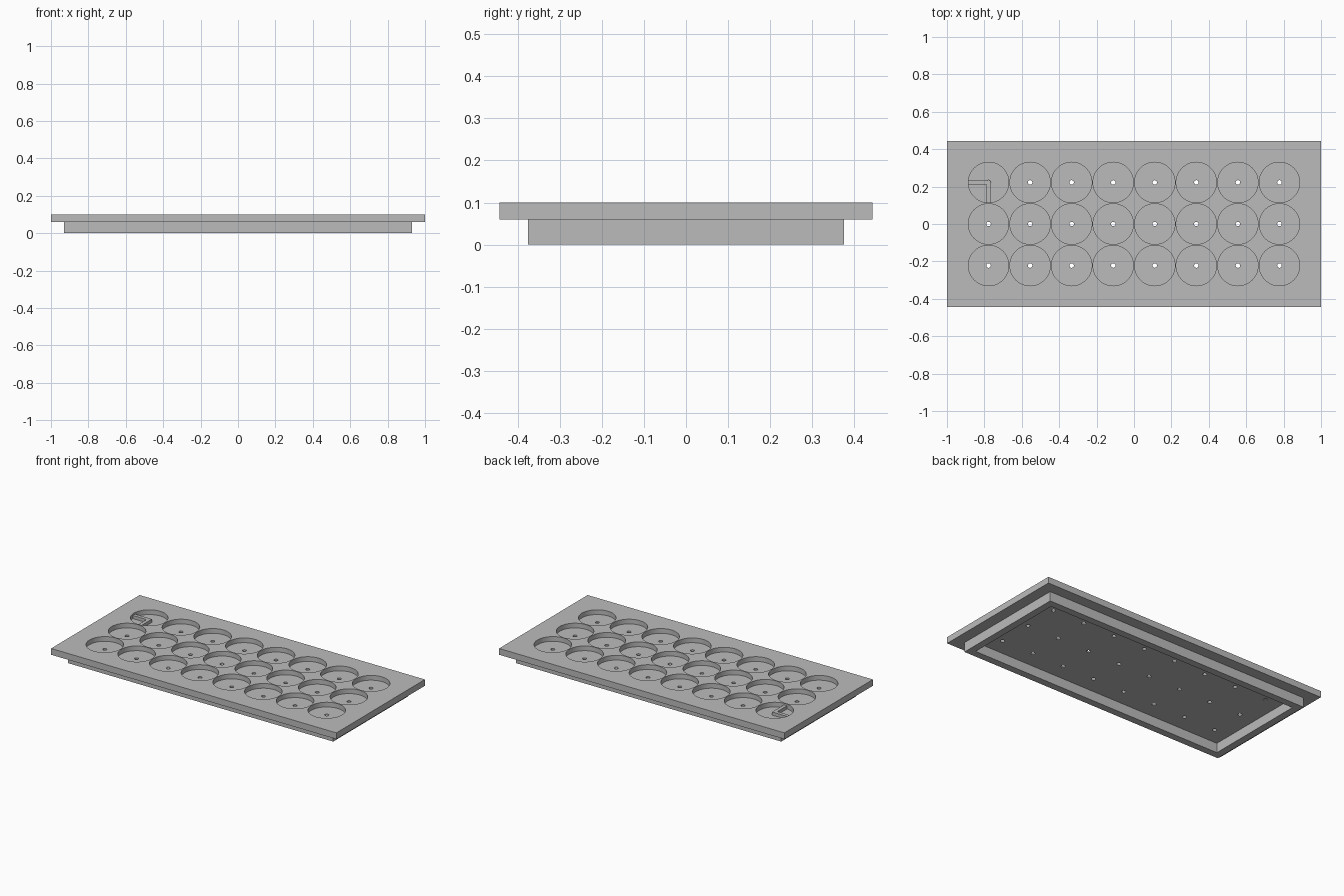
import bpy
import bmesh
from mathutils import Matrix

PITCH = 0.2222
WELL_R = 0.108
HOLE_R = 0.012
TOP, LIP, FLOOR = 0.10, 0.06, 0.07

if "Cube" in bpy.data.objects:
    bpy.data.objects.remove(bpy.data.objects["Cube"], do_unlink=True)

grey = bpy.data.materials.new("matte grey")
grey.use_nodes = True
grey.diffuse_color = (0.5, 0.5, 0.5, 1)
grey.node_tree.nodes["Principled BSDF"].inputs["Base Color"].default_value = grey.diffuse_color


def finish(name, bm):
    bmesh.ops.recalc_face_normals(bm, faces=bm.faces)
    mesh = bpy.data.meshes.new(name)
    bm.to_mesh(mesh)
    bm.free()
    mesh.materials.append(grey)
    obj = bpy.data.objects.new(name, mesh)
    bpy.context.collection.objects.link(obj)
    return obj


def add_box(bm, x0, x1, y0, y1, z0, z1):
    size = Matrix.Diagonal((x1 - x0, y1 - y0, z1 - z0, 1))
    place = Matrix.Translation(((x0 + x1) / 2, (y0 + y1) / 2, (z0 + z1) / 2))
    bmesh.ops.create_cube(bm, size=1, matrix=place @ size)


def cylinder_grid(name, radius, segments, z0, z1):
    bm = bmesh.new()
    for col in range(8):
        for row in range(3):
            spot = ((col - 3.5) * PITCH, (row - 1) * PITCH, (z0 + z1) / 2)
            bmesh.ops.create_cone(bm, cap_ends=True, segments=segments, radius1=radius,
                                  radius2=radius, depth=z1 - z0,
                                  matrix=Matrix.Translation(spot))
    return finish(name, bm)


def cut(target, cutter):
    mod = target.modifiers.new("cut", "BOOLEAN")
    mod.operation, mod.solver, mod.object = "DIFFERENCE", "EXACT", cutter
    bpy.context.view_layer.objects.active = target
    bpy.ops.object.modifier_apply(modifier=mod.name)
    bpy.data.objects.remove(cutter, do_unlink=True)


# Top plate with round wells and a drain hole in each
bm = bmesh.new()
add_box(bm, -1, 1, -0.443, 0.443, LIP, TOP)
plate = finish("top_plate", bm)
cut(plate, cylinder_grid("well_cutter", WELL_R, 64, FLOOR, TOP + 0.05))
cut(plate, cylinder_grid("drain_cutter", HOLE_R, 24, LIP - 0.05, FLOOR + 0.01))

# Open rectangular skirt under the plate
bm = bmesh.new()
rings = []
for inset, z in ((0, LIP), (0, 0), (0.045, 0), (0.045, LIP)):
    x, y = 0.93 - inset, 0.375 - inset
    rings.append([bm.verts.new((sx * x, sy * y, z))
                  for sx, sy in ((-1, -1), (1, -1), (1, 1), (-1, 1))])
for a, b in zip(rings, rings[1:] + rings[:1]):
    for i in range(4):
        j = (i + 1) % 4
        bm.faces.new((a[i], a[j], b[j], b[i]))
finish("skirt", bm)

# Raised corner marker in the back right well
bm = bmesh.new()
cx, cy, half = -3.5 * PITCH, PITCH, 0.011
add_box(bm, cx - WELL_R, cx + half, cy - half, cy + half, FLOOR - 0.003, TOP - 0.01)
add_box(bm, cx - half, cx + half, cy - WELL_R, cy - half, FLOOR - 0.003, TOP - 0.01)
finish("corner_marker", bm)

# Smooth well walls, crisp edges
bpy.ops.object.select_all(action="DESELECT")
plate.select_set(True)
bpy.context.view_layer.objects.active = plate
bpy.ops.object.shade_smooth_by_angle()
